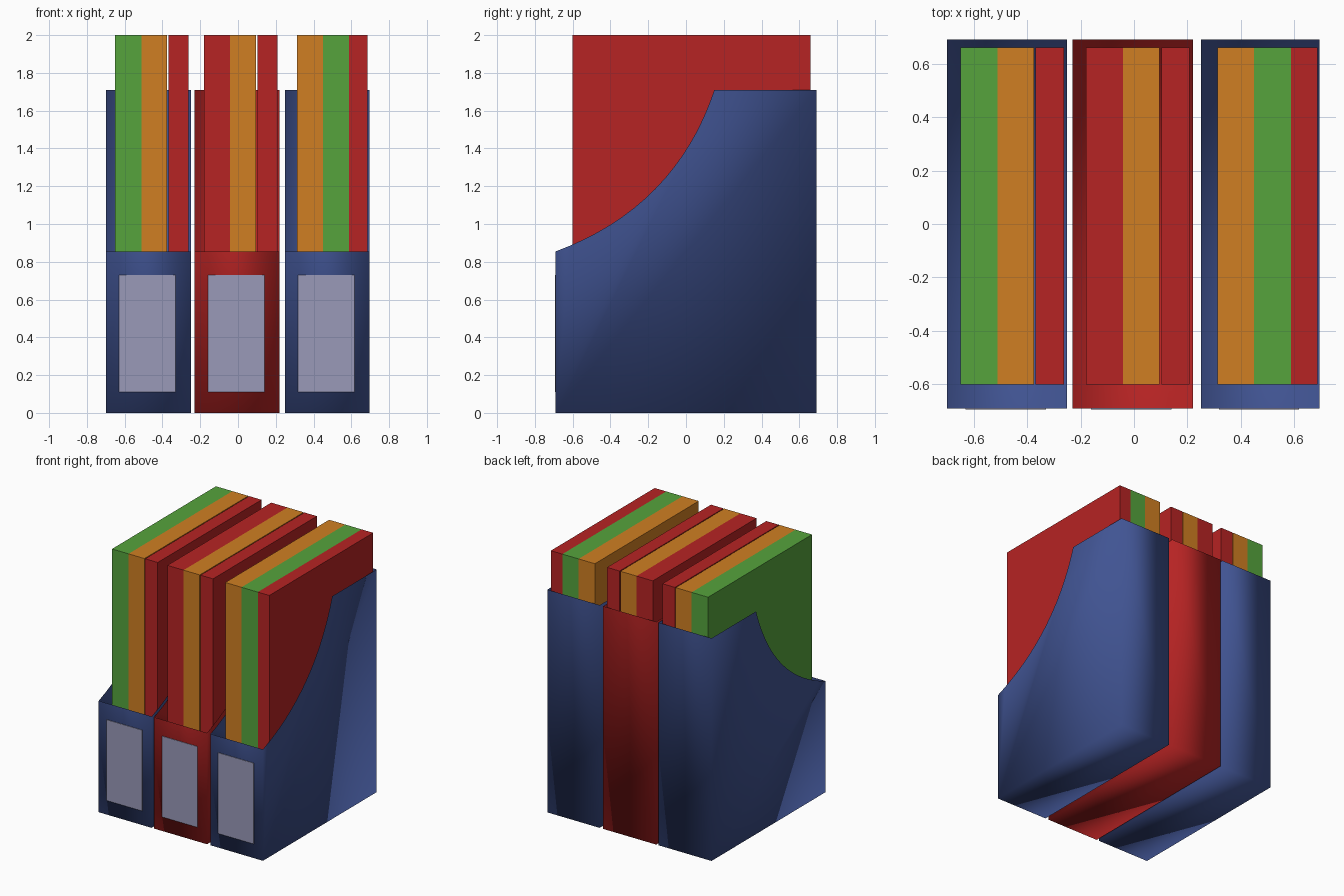
import bpy
import bmesh

if "Cube" in bpy.data.objects:
    bpy.data.objects.remove(bpy.data.objects["Cube"])


def material(name, rgb):
    m = bpy.data.materials.new(name)
    m.diffuse_color = (*rgb, 1.0)
    m.use_nodes = True
    m.node_tree.nodes["Principled BSDF"].inputs["Base Color"].default_value = m.diffuse_color
    return m


BLUE = material("holder blue", (0.052, 0.088, 0.29))
RED = material("red", (0.47, 0.017, 0.017))
GREEN = material("green", (0.092, 0.37, 0.046))
ORANGE = material("orange", (0.63, 0.212, 0.016))
LABEL = material("label grey", (0.32, 0.32, 0.48))


def finish(name, bm, mat):
    mesh = bpy.data.meshes.new(name)
    bm.to_mesh(mesh)
    bm.free()
    mesh.materials.append(mat)
    obj = bpy.data.objects.new(name, mesh)
    bpy.context.collection.objects.link(obj)
    return obj


def box(name, lo, hi, mat):
    bm = bmesh.new()
    bmesh.ops.create_cube(bm, size=1)
    for v in bm.verts:
        for i in range(3):
            v.co[i] = lo[i] if v.co[i] < 0 else hi[i]
    return finish(name, bm, mat)


# Side profile (y, z): box with a concave scooped front opening
N = 16
P0, P1, P2 = (0.15, 1.71), (-0.057, 1.089), (-0.69, 0.855)
scoop = []
for k in range(N + 1):
    t = k / N
    scoop.append(tuple((1 - t) ** 2 * a + 2 * t * (1 - t) * b + t * t * c
                       for a, b, c in zip(P0, P1, P2)))
profile = [(-0.69, 0), (0.69, 0), (0.69, 1.71)] + scoop


def holder(name, x0, x1, mat):
    bm = bmesh.new()
    left = [bm.verts.new((x0, y, z)) for y, z in profile]
    right = [bm.verts.new((x1, y, z)) for y, z in profile]
    bm.faces.new(left)
    bm.faces.new(right[::-1])
    n = len(profile)
    strips = [bm.faces.new((left[i], right[i], right[(i + 1) % n], left[(i + 1) % n]))
              for i in range(n)]
    bmesh.ops.recalc_face_normals(bm, faces=bm.faces[:])
    # open the top and scoop: thin sheet walls remain
    bmesh.ops.delete(bm, geom=strips[2:n - 1], context='FACES_ONLY')
    for f in bm.faces:
        f.smooth = True
    return finish(name, bm, mat)


# Each holder: name, x range, colour, books (x0, x1, colour)
sets = [
    ("left", -0.70, -0.25, BLUE,
     [(-0.65, -0.51, GREEN), (-0.51, -0.375, ORANGE), (-0.368, -0.262, RED)]),
    ("middle", -0.23, 0.22, RED,
     [(-0.18, -0.042, RED), (-0.042, 0.095, ORANGE), (0.102, 0.208, RED)]),
    ("right", 0.25, 0.695, BLUE,
     [(0.312, 0.45, ORANGE), (0.45, 0.588, GREEN), (0.588, 0.686, RED)]),
]

for side, x0, x1, mat, books in sets:
    holder(f"{side}_file_holder", x0, x1, mat)
    # label plate on the front wall
    c = (x0 + x1) / 2 - 0.005
    box(f"{side}_label", (c - 0.15, -0.694, 0.11), (c + 0.15, -0.689, 0.73), LABEL)
    # books standing inside
    for i, (a, b, colour) in enumerate(books, 1):
        box(f"{side}_book_{i}", (a, -0.60, 0.02), (b, 0.66, 2.0), colour)
